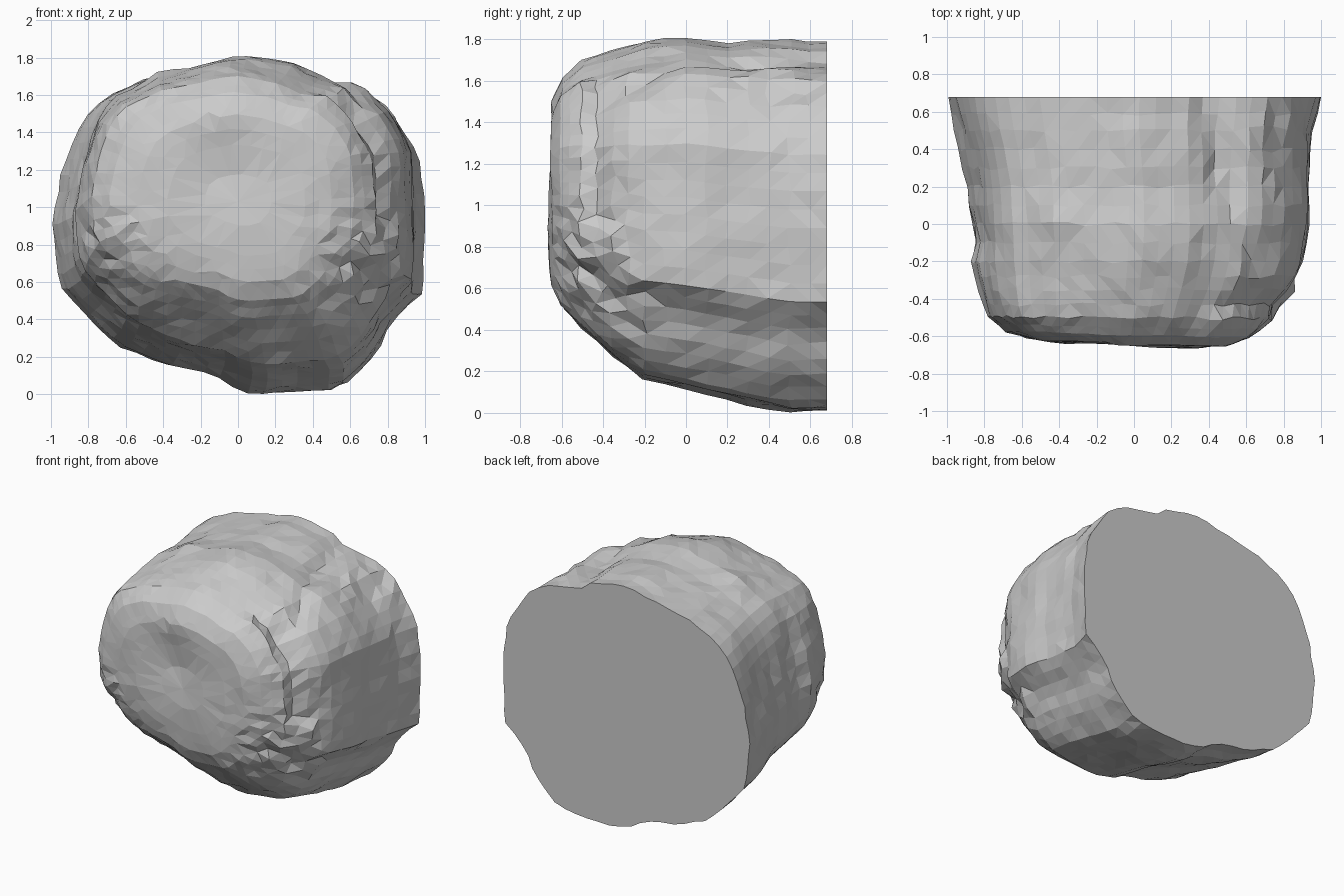
import bpy, bmesh, math, random
from mathutils import Vector, noise

if "Cube" in bpy.data.objects:
    bpy.data.objects.remove(bpy.data.objects["Cube"])

random.seed(4)

# Outline of the boulder seen from the front (x, z)
OUTLINE = [(-1, .92), (-.97, .6), (-.87, .48), (-.65, .26), (-.42, .17), (-.12, .1),
           (0, .02), (.12, 0), (.55, .03), (.76, .22), (.82, .38), (.98, .54),
           (1, .9), (.97, 1.3), (.85, 1.5), (.66, 1.67), (.5, 1.69), (.3, 1.77),
           (0, 1.82), (-.2, 1.77), (-.5, 1.71), (-.77, 1.57), (-.86, 1.43), (-.94, 1.2)]

# Cross-sections from flat back to front: y, x min, x max, z min, z max
SECTIONS = [(.68, -1, 1, .01, 1.79), (.5, -.96, .96, 0, 1.8), (.2, -.89, .94, .07, 1.8),
            (0, -.88, .94, .11, 1.82), (-.2, -.87, .91, .15, 1.79),
            (-.35, -.84, .85, .27, 1.75), (-.5, -.79, .75, .41, 1.7),
            (-.59, -.69, .62, .5, 1.62), (-.635, -.54, .5, .6, 1.5),
            (-.65, -.38, .36, .74, 1.34), (-.655, -.18, .18, .9, 1.18)]
N = 68


def resample(points, n):
    """Evenly spaced points round a closed outline."""
    pts = [Vector(p) for p in points]
    edges = list(zip(pts, pts[1:] + pts[:1]))
    total = sum((b - a).length for a, b in edges)
    out = []
    for i in range(n):
        d = total * i / n
        for a, b in edges:
            l = (b - a).length
            if d <= l:
                out.append(a.lerp(b, d / l))
                break
            d -= l
    return out


def section_at(y):
    for a, b in zip(SECTIONS, SECTIONS[1:]):
        if a[0] >= y >= b[0]:
            t = (a[0] - y) / (a[0] - b[0])
            return [p + (q - p) * t for p, q in zip(a, b)]


def bump(p, centre, radius):
    return math.exp(-((p - Vector(centre)).length / radius) ** 2)


def ridge(d, width):
    return math.exp(-(d / width) ** 2)


def weather(p):
    """Lumps, creases, chipped corners and front hollow."""
    back = p.y > .675
    out = Vector((p.x, 0, p.z - .92))
    r = max(out.length, .001)
    out /= r
    front = max(0, min(1, (-p.y - .45) / .17))
    amount = .02 * noise.noise(p * 3.5) + .012 * noise.noise(p * 9)
    # crease between the main mass and the right lobe, over the top and down the front
    crease_x = .42 + .25 * min(1, max(0, (.5 - p.y) / .8))
    if p.z > 1.3:
        amount -= .04 * ridge(p.x - crease_x, .07)
    if p.x > .5 and p.z > .9:
        amount -= .05 * ridge(p.y + .42, .08)
    # vertical fold on the left side
    if p.x < -.5:
        amount -= .045 * ridge(p.y + .06, .07) * ridge(p.z - 1.1, .35)
    # chipped lower right and left corners, broken right rear
    chip = (bump(p, (.65, -.42, .65), .32) + .6 * bump(p, (-.65, -.55, .8), .22)
            + .6 * bump(p, (.75, .6, 1.6), .35))
    amount += .055 * chip * random.uniform(-1, .6)
    q = p + out * amount * (1 - front)
    if back:
        q.y = .68
    else:
        q.y += front * (-.03 * p.x + .012 * noise.noise(p * 4)
                        + .045 * bump(p, (-.1, -.65, 1.2), .2)
                        - .02 * bump(p, (-.1, -.65, 1.5), .15))
        q.y += .03 * chip * random.uniform(-1, 1)
        q.y += (1 - front) * random.uniform(-.012, .012)
    q.x = max(-1, min(1, q.x))
    q.y = max(-.68, q.y)
    q.z = max(0, min(1.82, q.z))
    return q


# Boulder body: lofted rings with closed ends
shape = resample(OUTLINE, N)
ys = [.68, .59, .5, .4, .3, .2, .1, 0, -.1, -.2, -.28, -.35, -.43, -.5, -.55,
      -.59, -.62, -.635, -.642, -.65, -.655]
bm = bmesh.new()
rings = []
for y in ys:
    _, x0, x1, z0, z1 = section_at(y)
    ring = []
    for s in shape:
        x = x0 + (s.x + 1) / 2 * (x1 - x0)
        z = z0 + s.y / 1.82 * (z1 - z0)
        ring.append(bm.verts.new(weather(Vector((x, y, z)))))
    rings.append(ring)
for a, b in zip(rings, rings[1:]):
    for i in range(N):
        j = (i + 1) % N
        bm.faces.new((a[i], a[j], b[j], b[i]))
bm.faces.new(rings[0])
tip = bm.verts.new(weather(Vector((0, -.655, 1.03))))
for i in range(N):
    bm.faces.new((rings[-1][i], rings[-1][(i + 1) % N], tip))
bmesh.ops.remove_doubles(bm, verts=bm.verts, dist=.048)
bmesh.ops.recalc_face_normals(bm, faces=bm.faces)
bmesh.ops.triangulate(bm, faces=[f for f in bm.faces if len(f.verts) == 4])

mesh = bpy.data.meshes.new("boulder")
bm.to_mesh(mesh)
bm.free()
boulder = bpy.data.objects.new("boulder", mesh)
bpy.context.collection.objects.link(boulder)
